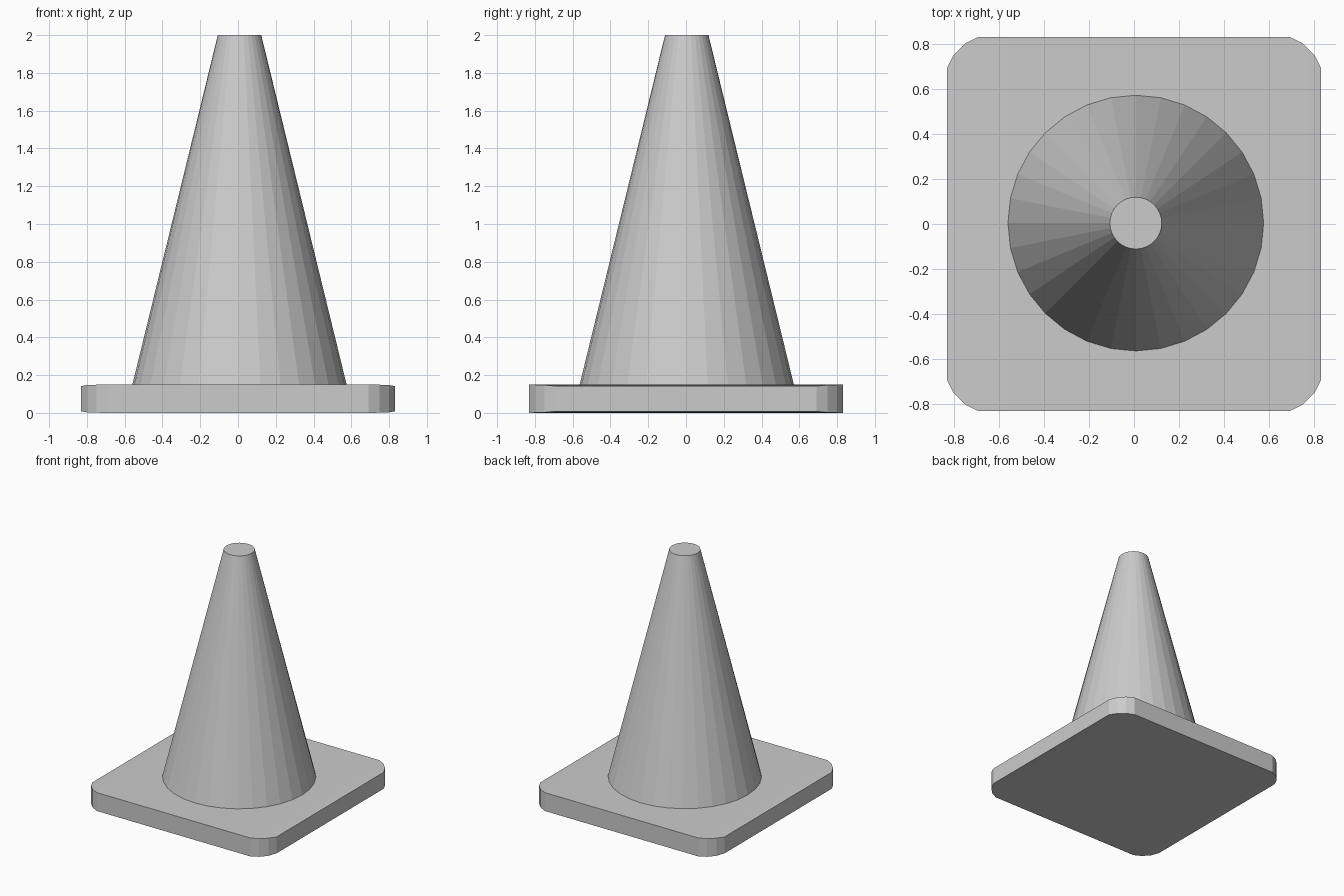
import bpy
import bmesh

if "Cube" in bpy.data.objects:
    bpy.data.objects.remove(bpy.data.objects["Cube"])


def make_object(name, bm):
    bmesh.ops.recalc_face_normals(bm, faces=bm.faces)
    mesh = bpy.data.meshes.new(name)
    bm.to_mesh(mesh)
    bm.free()
    obj = bpy.data.objects.new(name, mesh)
    bpy.context.collection.objects.link(obj)
    return obj


# Square base with rounded corners, thinning slightly towards its left and right ends
half = [(0.69, 0.83, 0.0), (0.75, 0.80, 0.001), (0.80, 0.75, 0.003), (0.83, 0.69, 0.008)]
stations = [(-x, y, d) for x, y, d in reversed(half)] + half
bm = bmesh.new()
rings = [[bm.verts.new(p) for p in ((x, -y, d), (x, y, d), (x, y, 0.15 - d), (x, -y, 0.15 - d))]
         for x, y, d in stations]
for a, b in zip(rings, rings[1:]):
    for i in range(4):
        j = (i + 1) % 4
        face = bm.faces.new((a[i], a[j], b[j], b[i]))
        face.smooth = i in (0, 2)
for ring in (rings[0], rings[-1]):
    bm.faces.new(ring)
make_object("base_plate", bm)

# Tapered 32-sided cone body with a flat tip
bm = bmesh.new()
bmesh.ops.create_cone(bm, cap_ends=True, segments=32, radius1=0.567, radius2=0.115, depth=1.85)
cone = make_object("cone_body", bm)
cone.location = (0.008, 0.004, 1.075)
